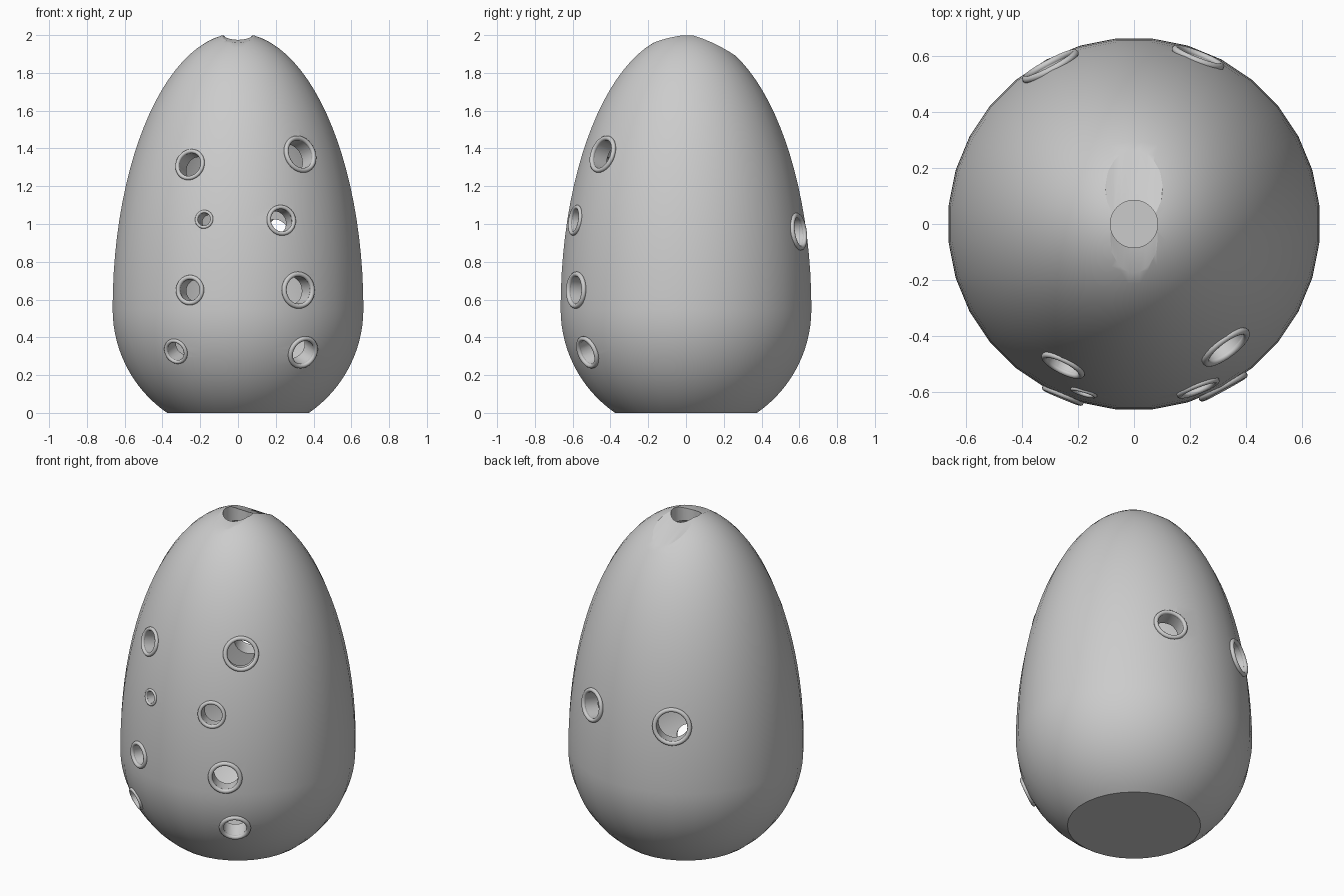
import bpy
import bmesh
import math
from mathutils import Vector, Matrix

if "Cube" in bpy.data.objects:
    bpy.data.objects.remove(bpy.data.objects["Cube"], do_unlink=True)

MID = 0.55        # height of the widest ring
RADIUS = 0.667    # widest radius
TOP = 1.46        # height of the pointed half
WALL = 0.09

clay = bpy.data.materials.new("grey_clay")
clay.use_nodes = True
clay.diffuse_color = (0.6, 0.6, 0.6, 1)
clay.node_tree.nodes["Principled BSDF"].inputs["Base Color"].default_value = (0.6, 0.6, 0.6, 1)


def finish(name, bm):
    mesh = bpy.data.meshes.new(name)
    bm.to_mesh(mesh)
    bm.free()
    mesh.materials.append(clay)
    obj = bpy.data.objects.new(name, mesh)
    bpy.context.collection.objects.link(obj)
    return obj


def activate(obj):
    bpy.ops.object.select_all(action='DESELECT')
    obj.select_set(True)
    bpy.context.view_layer.objects.active = obj


def egg(name, radius, top, floor):
    """Sphere with a stretched upper half and a flat base."""
    bm = bmesh.new()
    bmesh.ops.create_uvsphere(bm, u_segments=32, v_segments=48, radius=radius,
                              matrix=Matrix.Rotation(math.pi / 32, 4, 'Z'))
    for v in bm.verts:
        if v.co.z > 0:
            v.co.z *= top / radius
        v.co.z += MID
    bmesh.ops.bisect_plane(bm, geom=bm.verts[:] + bm.edges[:] + bm.faces[:],
                           plane_co=(0, 0, floor), plane_no=(0, 0, 1), clear_inner=True)
    bmesh.ops.holes_fill(bm, edges=[e for e in bm.edges if e.is_boundary], sides=0)
    bmesh.ops.recalc_face_normals(bm, faces=bm.faces[:])
    return finish(name, bm)


def rod(name, centre, axis, radius, length, sides=32):
    """Closed cylinder along any axis."""
    bm = bmesh.new()
    turn = Vector(axis).to_track_quat('Z', 'Y').to_matrix().to_4x4()
    bmesh.ops.create_cone(bm, cap_ends=True, segments=sides, radius1=radius, radius2=radius,
                          depth=length, matrix=Matrix.Translation(centre) @ turn)
    return finish(name, bm)


def cut(target, cutter):
    cutter.hide_render = True
    mod = target.modifiers.new("cut", 'BOOLEAN')
    mod.operation = 'DIFFERENCE'
    mod.solver = 'EXACT'
    mod.object = cutter
    activate(target)
    bpy.ops.object.modifier_apply(modifier=mod.name)
    bpy.data.objects.remove(cutter, do_unlink=True)


# Hollow body
body = egg("egg_body", RADIUS, TOP, 0)
cut(body, egg("cavity", RADIUS - WALL, TOP - WALL, WALL))

# Mouth opening at the tip
cut(body, rod("mouth_cutter", (0, 0, 1.95), (0, 0, 1), 0.085, 0.5))

# Shallow scoops behind and in front of the mouth
for y, z, slope, radius in ((0.085, 1.968, -0.44, 0.37), (-0.085, 1.975, 0.18, 0.3)):
    along = Vector((0, 1, slope)).normalized()
    up = Vector((0, -along.z, along.y))
    cut(body, rod("scoop_cutter", Vector((0, y, z)) + up * radius, along, radius, 1.2, 96))

# Finger holes: x, z, side (-1 front, 1 back), opening radius, rim radius
HOLES = {
    "front_right_top": (-0.255, 1.315, -1, 0.063, 0.085),
    "front_left_top": (0.33, 1.37, -1, 0.077, 0.102),
    "front_right_small": (-0.18, 1.025, -1, 0.034, 0.05),
    "front_left_upper": (0.23, 1.02, -1, 0.06, 0.082),
    "front_right_lower": (-0.255, 0.65, -1, 0.056, 0.08),
    "front_left_lower": (0.32, 0.65, -1, 0.072, 0.098),
    "front_right_bottom": (-0.33, 0.325, -1, 0.05, 0.07),
    "front_left_bottom": (0.345, 0.32, -1, 0.065, 0.09),
    "back_left": (0.23, 0.96, 1, 0.075, 0.1),
    "back_right": (-0.30, 0.955, 1, 0.087, 0.113),
}
for name, (x, z, side, inner, outer) in HOLES.items():
    stretch = TOP / RADIUS if z > MID else 1
    h = (z - MID) / stretch
    y = side * math.sqrt(RADIUS ** 2 - h ** 2 - x ** 2)
    point = Vector((x, y, z))
    normal = Vector((x, y, h / stretch)).normalized()
    cut(body, rod("hole_cutter", point, normal, inner + 0.002, 0.36))
    # Raised rim
    bpy.ops.mesh.primitive_torus_add(
        major_segments=32, minor_segments=12, location=point - normal * 0.002,
        rotation=normal.to_track_quat('Z', 'Y').to_euler(),
        major_radius=(inner + outer) / 2, minor_radius=(outer - inner) / 2)
    rim = bpy.context.object
    rim.name = name + "_hole_rim"
    rim.data.materials.append(clay)
    bpy.ops.object.shade_smooth()

activate(body)
bpy.ops.object.shade_smooth_by_angle(angle=math.radians(25))
